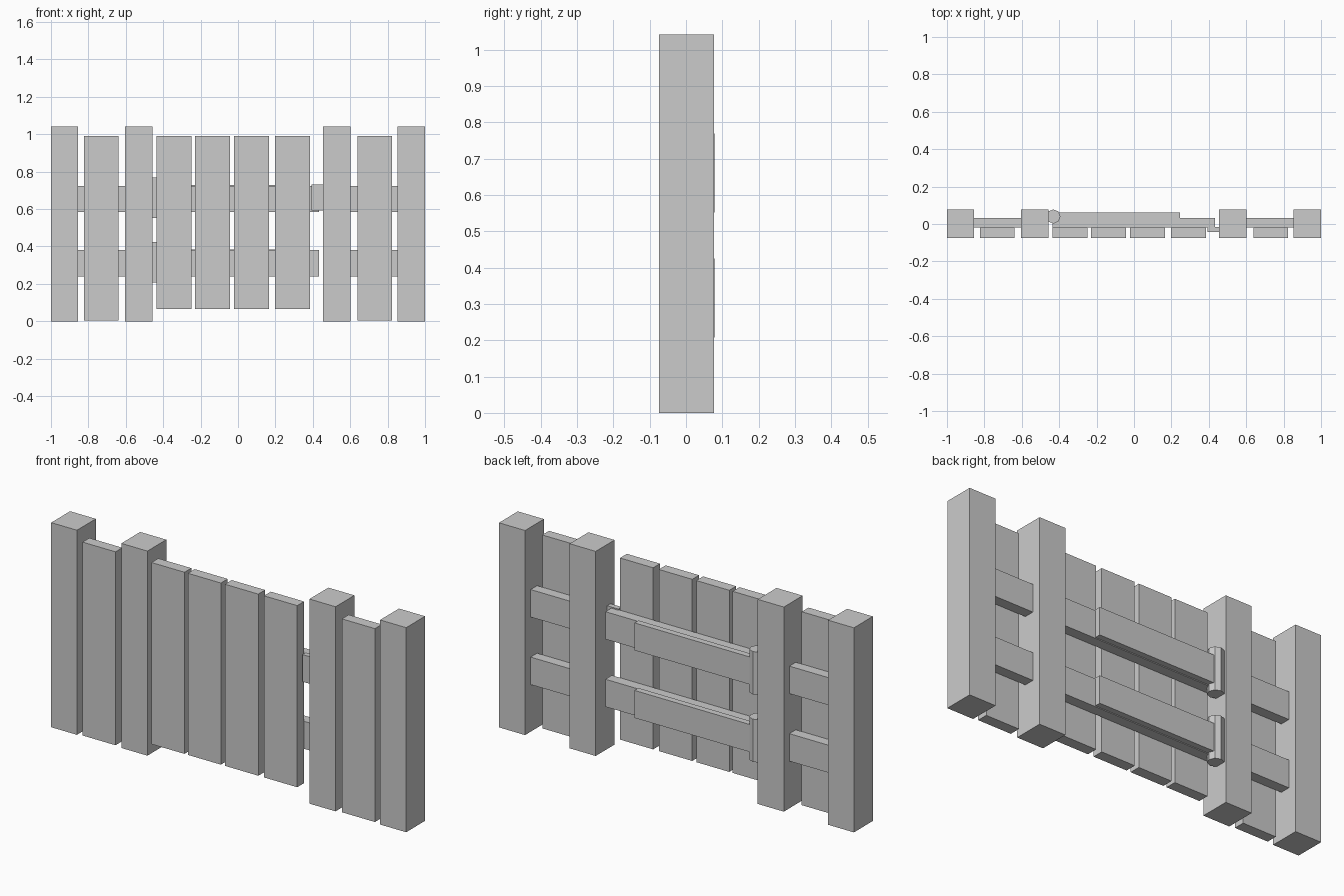
import bpy
import math

if "Cube" in bpy.data.objects:
    bpy.data.objects.remove(bpy.data.objects["Cube"])

grey = bpy.data.materials.new("plain grey")
grey.diffuse_color = (0.6, 0.6, 0.6, 1)
grey.use_nodes = True
grey.node_tree.nodes["Principled BSDF"].inputs["Base Color"].default_value = grey.diffuse_color


def box(name, x, y, z):
    """Box from its (low, high) limits on each axis."""
    lims = (x, y, z)
    bpy.ops.mesh.primitive_cube_add(size=1, location=[(a + b) / 2 for a, b in lims])
    ob = bpy.context.object
    ob.name = name
    ob.scale = [b - a for a, b in lims]
    bpy.ops.object.transform_apply(location=False, rotation=False, scale=True)
    ob.data.materials.append(grey)
    return ob


BOARD_Y = (-0.075, -0.02)
RAIL_Y = (-0.02, 0.032)
RAIL_Z = {"lower": (0.24, 0.38), "upper": (0.584, 0.724)}

# Four square posts
for x in ((-1, -0.855), (-0.605, -0.458), (0.455, 0.602), (0.853, 1)):
    box("post", x, (-0.075, 0.077), (0, 1.042))

# Fixed fence boards, one between each pair of posts
for x in ((-0.824, -0.638), (0.638, 0.824)):
    box("fence_board", x, BOARD_Y, (0.005, 0.99))

# Gate boards
for x in ((-0.435, -0.249), (-0.23, -0.044), (-0.021, 0.167), (0.199, 0.386)):
    box("gate_board", x, BOARD_Y, (0.065, 0.99))

for level, z in RAIL_Z.items():
    mid = (z[0] + z[1]) / 2
    # Rails of the fixed panels and the gate
    for x in ((-0.855, -0.605), (0.602, 0.853)):
        box(level + "_fence_rail", x, RAIL_Y, z)
    box(level + "_gate_rail", (-0.435, 0.432), RAIL_Y, z)
    # Hinge strap behind the gate rail
    box(level + "_hinge_strap", (-0.42, 0.247), (0.03, 0.062), (z[0] + 0.004, z[1] + 0.004))
    # Hinge barrel
    bpy.ops.mesh.primitive_cylinder_add(vertices=8, radius=0.038, depth=0.218,
                                        location=(-0.431, 0.04, mid + 0.006))
    barrel = bpy.context.object
    barrel.name = level + "_hinge_barrel"
    barrel.data.materials.append(grey)

# Latch plate bridging the gate and its post
box("latch", (0.392, 0.46), (-0.042, -0.015), (0.592, 0.73))
